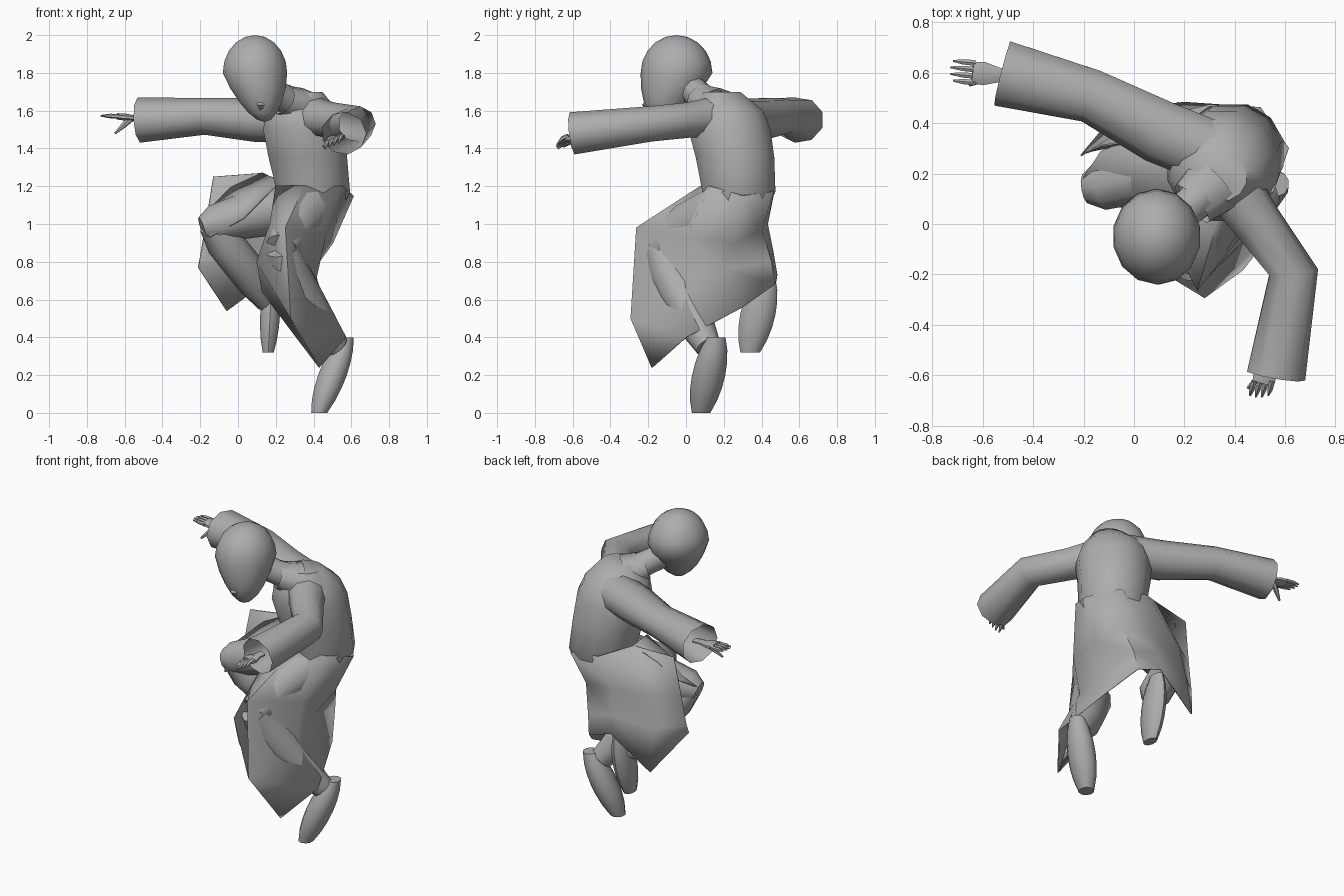
import bpy
import bmesh
import math
from mathutils import Vector

cube = bpy.data.objects.get("Cube")
if cube:
    bpy.data.objects.remove(cube)

GREY = (.42, .42, .42, 1)
clay = bpy.data.materials.new("plain grey")
clay.use_nodes = True
clay.diffuse_color = GREY
clay.node_tree.nodes["Principled BSDF"].inputs["Base Color"].default_value = GREY


def finish(name, bm):
    """Turn a bmesh into a smooth shaded object."""
    bmesh.ops.recalc_face_normals(bm, faces=bm.faces)
    mesh = bpy.data.meshes.new(name)
    bm.to_mesh(mesh)
    bm.free()
    mesh.materials.append(clay)
    obj = bpy.data.objects.new(name, mesh)
    bpy.context.collection.objects.link(obj)
    bpy.ops.object.select_all(action="DESELECT")
    obj.select_set(True)
    bpy.context.view_layer.objects.active = obj
    bpy.ops.object.shade_smooth_by_angle(angle=math.radians(50))
    return obj


def bridge(bm, rows, closed):
    """Join neighbouring rows of vertices with quads."""
    for low, high in zip(rows, rows[1:]):
        count = len(low)
        for i in range(count if closed else count - 1):
            j = (i + 1) % count
            bm.faces.new((low[i], low[j], high[j], high[i]))


def tube(name, path, radii, squash=1, sides=10, level=False, open_end=False):
    """Loft ellipses along a path. Level rings lie flat, others stand across the path."""
    bm = bmesh.new()
    path = [Vector(point) for point in path]
    last = len(path) - 1
    rows = []
    for i, (centre, radius) in enumerate(zip(path, radii)):
        side, up = Vector((1, 0, 0)), Vector((0, 1, 0))
        if not level:
            ahead = path[min(i + 1, last)] - path[max(i - 1, 0)]
            side = ahead.cross(Vector((0, 0, 1))).normalized()
            up = side.cross(ahead).normalized()
        row = []
        for k in range(sides):
            turn = math.tau * (k + .5) / sides
            offset = side * math.cos(turn) + up * math.sin(turn) * squash
            row.append(bm.verts.new(centre + offset * radius))
        rows.append(row)
    bridge(bm, rows, True)
    bm.faces.new(rows[0])
    if not open_end:
        bm.faces.new(rows[-1])
    return finish(name, bm)


def sheet(name, columns):
    """Cloth made from columns of points, thickened a little."""
    bm = bmesh.new()
    bridge(bm, [[bm.verts.new(point) for point in column] for column in columns], False)
    obj = finish(name, bm)
    solid = obj.modifiers.new("cloth thickness", "SOLIDIFY")
    solid.thickness = .008
    solid.offset = 0


def head(name, centre, chin_shift):
    """Ball that narrows and leans towards the chin below its middle."""
    bm = bmesh.new()
    bmesh.ops.create_uvsphere(bm, u_segments=14, v_segments=10, radius=1)
    for vert in bm.verts:
        below = max(0, -vert.co.z)
        pinch = 1 - .3 * below
        height = .26 if below else .2
        size = Vector((.175 * pinch, .19 * pinch, height))
        vert.co = centre + vert.co * size + chin_shift * below
    finish(name, bm)


def shoe(name, heel, toe, width, squash):
    """Rounded shoe, fullest half way between heel and toe."""
    heel, toe = Vector(heel), Vector(toe)
    steps = [i / 6 for i in range(7)]
    path = [heel.lerp(toe, step) for step in steps]
    radii = [width * math.sqrt(math.sin(math.pi * (.1 + .8 * step))) for step in steps]
    tube(name, path, radii, squash, level=True)


def hand(name, wrist, knuckles, spread, drop, thumb):
    """Flat palm, four tapering fingers and a thumb."""
    wrist, knuckles, thumb = Vector(wrist), Vector(knuckles), Vector(thumb)
    spread = Vector(spread)
    reach = knuckles - wrist
    palm_path = [wrist - reach / 2, wrist, wrist + reach * .6, knuckles]
    tube(name + "_palm", palm_path, (.03, .03, .05, .045), squash=.4, sides=8)
    for n in range(4):
        root = knuckles + spread * (n - 1.5) - reach * .1
        middle = root + reach * .45 + drop * .3
        tip = root + reach * (.95 - .1 * abs(n - 1.5)) + drop
        tube(f"{name}_finger_{n + 1}", [root, middle, tip], (.013, .012, .004), sides=6)
    base = wrist + reach * .3
    tube(name + "_thumb", [base, base.lerp(thumb, .5), thumb], (.02, .015, .006), sides=6)


# Bowed head, nose and neck
head("head", Vector((.09, -.05, 1.8)), Vector((.05, -.08, 0)))
tube("nose", [(.12, -.19, 1.67), (.12, -.21, 1.63), (.12, -.19, 1.6)],
     (.012, .023, .012), sides=6, level=True)
nape = Vector((.32, .16, 1.62))
tube("neck", [nape, (.22, .07, 1.68), (.13, 0, 1.74)], (.09, .075, .08))
tube("collar", [nape, (.23, .08, 1.66)], (.13, .1), squash=.8, open_end=True)

# Bent torso
tube("torso",
     [(.36, .25, 1), (.4, .28, 1.17), (.37, .26, 1.35),
      (.35, .23, 1.5), (.34, .22, 1.6), (.35, .19, 1.7)],
     (.15, .2, .215, .225, .195, .1), sides=12, level=True)

# Sleeves with open cuffs
tube("right_sleeve",
     [(.3, .29, 1.55), (.1, .37, 1.55), (-.17, .51, 1.57), (-.52, .6, 1.55)],
     (.13, .13, .11, .135), squash=.9, sides=9, open_end=True)
tube("left_sleeve",
     [(.37, .17, 1.57), (.49, 0, 1.55), (.63, -.19, 1.53), (.56, -.6, 1.48)],
     (.12, .1, .1, .12), squash=.95, sides=9, open_end=True)

# Hands
hand("right_hand", wrist=(-.53, .59, 1.56), knuckles=(-.64, .6, 1.57),
     spread=(0, .026, 0), drop=Vector((0, 0, -.005)), thumb=(-.65, .55, 1.48))
hand("left_hand", wrist=(.53, -.56, 1.46), knuckles=(.51, -.63, 1.45),
     spread=(.024, 0, .01), drop=Vector((0, 0, -.03)), thumb=(.45, -.65, 1.41))

# Trouser legs, bent at the knees
right_knee = Vector((-.13, .15, 1))
left_knee = Vector((.23, -.15, .87))
tube("right_thigh", [(.33, .27, 1.08), (.1, .22, 1.06), right_knee, (-.19, .14, .98)],
     (.13, .13, .1, .06))
tube("right_shin", [right_knee, (-.07, .19, .9), (.09, .31, .7), (.16, .37, .58)],
     (.08, .1, .1, .06))
tube("left_thigh", [(.4, .22, 1.1), (.3, .02, 1), left_knee], (.14, .13, .09))
tube("left_shin", [left_knee, (.26, -.08, .74), (.42, .05, .48), (.52, .12, .35)],
     (.09, .12, .1, .07))

# Shoes pointing toe down
shoe("left_shoe", heel=(.57, .16, .4), toe=(.43, .08, 0), width=.08, squash=1.1)
shoe("right_shoe", heel=(.18, .42, .72), toe=(.16, .34, .32), width=.055, squash=1.7)

# Long coat skirt, from the left knee round the back to the right knee
flap_top, flap_corner = (.13, .35, 1.27), (-.13, .31, 1.25)
sheet("coat_skirt", [
    [(.2, .1, 1.2), (.17, -.1, 1), (.1, -.18, .8), (.13, -.17, .64)],
    [(.35, .08, 1.2), (.25, -.26, .98), (.28, -.29, .5), (.43, -.18, .24)],
    [(.55, .13, 1.2), (.46, 0, .93), (.41, 0, .7), (.57, 0, .4)],
    [(.61, .3, 1.15), (.5, .26, .9), (.4, .2, .76), (.46, .3, .56)],
    [(.5, .46, 1.17), (.43, .4, .97), (.38, .45, .8), (.36, .47, .68)],
    [(.3, .47, 1.2), (.22, .43, 1), (.2, .46, .85), (.2, .48, .73)],
    [flap_top, (0, .4, 1), (-.05, .41, .8), (-.06, .45, .54)],
    [flap_corner, (-.17, .29, 1), (-.2, .28, .82), (-.21, .27, .77)],
])

# Coat front drawn over the right thigh
sheet("coat_front_fold", [
    [flap_top, (-.03, .33, 1.2), (-.13, .29, 1.1)],
    [(.19, .13, 1.24), (0, .13, 1.13), (-.21, .17, 1.02)],
    [(.2, .1, 1.2), (.03, .06, 1.03), (-.15, .08, .93)],
])
